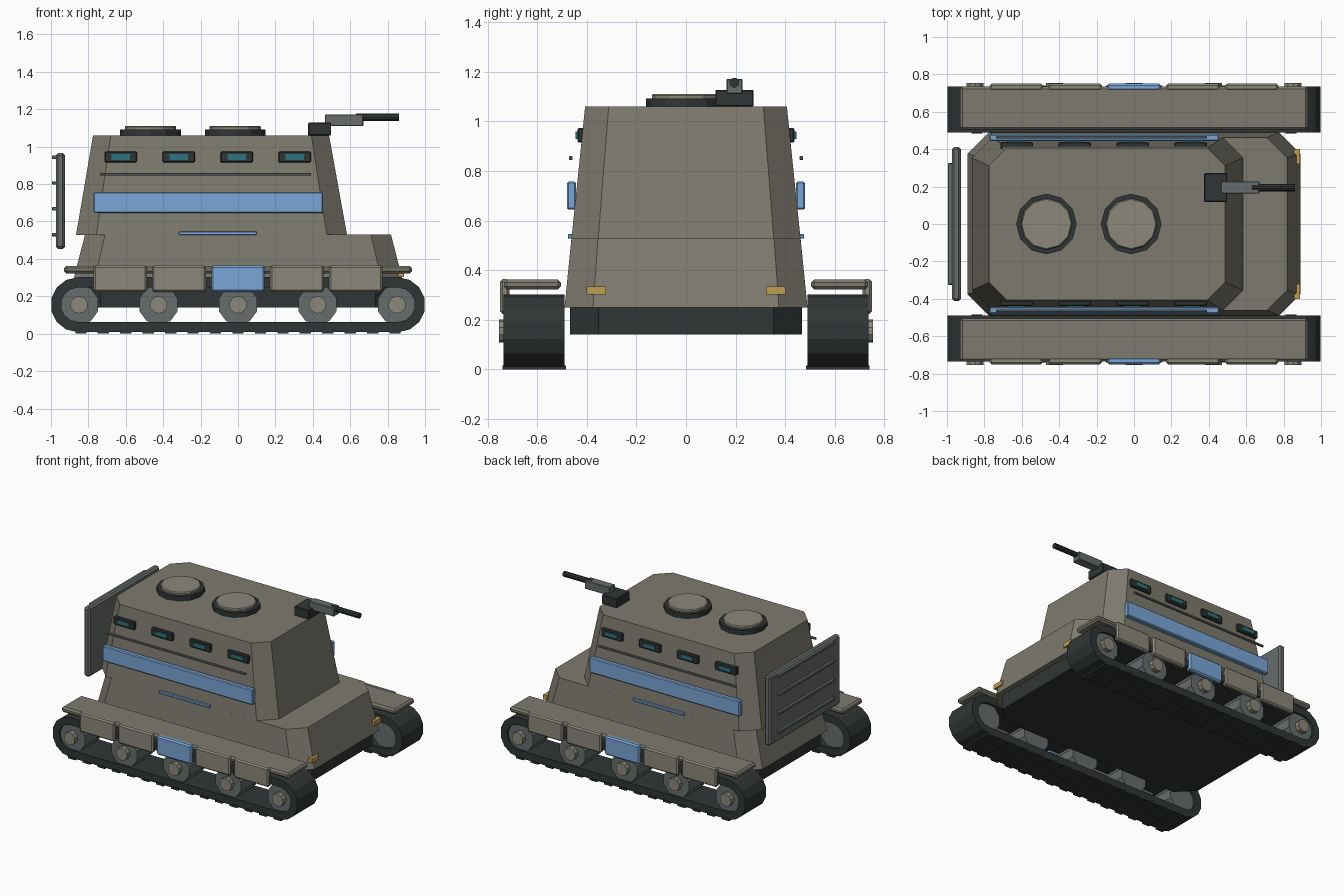
import bpy, bmesh
from math import pi, cos, sin
from mathutils import Matrix

if "Cube" in bpy.data.objects:
    bpy.data.objects.remove(bpy.data.objects["Cube"])


def mat(name, r, g, b):
    m = bpy.data.materials.new(name)
    lin = lambda c: (c / 255 / 12.92) if c < 11 else ((c / 255 + 0.055) / 1.055) ** 2.4
    m.diffuse_color = (lin(r), lin(g), lin(b), 1)
    m.use_nodes = True
    m.node_tree.nodes["Principled BSDF"].inputs["Base Color"].default_value = m.diffuse_color
    return m


HULL = mat("hull_tan", 125, 122, 110)
LIGHT = mat("light_tan", 139, 136, 123)
DARK = mat("dark_rubber", 48, 53, 53)
STEEL = mat("steel", 103, 108, 108)
BLUE = mat("blue_panel", 122, 166, 214)
GLASS = mat("teal_glass", 45, 115, 125)
GOLD = mat("amber_lamp", 190, 158, 80)


def finish(name, bm, m, bevel=0):
    bmesh.ops.recalc_face_normals(bm, faces=bm.faces[:])
    me = bpy.data.meshes.new(name)
    bm.to_mesh(me)
    bm.free()
    me.materials.append(m)
    ob = bpy.data.objects.new(name, me)
    bpy.context.collection.objects.link(ob)
    if bevel:
        mod = ob.modifiers.new("edge_bevel", "BEVEL")
        mod.width, mod.segments = bevel, 1
    return ob


def box(name, x, y, z, m, bevel=0):
    """Box from (min, max) ranges."""
    bm = bmesh.new()
    c = [(a + b) / 2 for a, b in (x, y, z)]
    s = [abs(b - a) for a, b in (x, y, z)]
    bmesh.ops.create_cube(bm, size=1, matrix=Matrix.Translation(c) @ Matrix.Diagonal((*s, 1)))
    return finish(name, bm, m, bevel)


def cyl(name, c, r, h, axis, m, sides=12, bevel=0):
    rot = {"x": Matrix.Rotation(pi / 2, 4, "Y"), "y": Matrix.Rotation(pi / 2, 4, "X"),
           "z": Matrix.Identity(4)}[axis]
    bm = bmesh.new()
    bmesh.ops.create_cone(bm, cap_ends=True, segments=sides, radius1=r, radius2=r, depth=h,
                          matrix=Matrix.Translation(c) @ rot)
    return finish(name, bm, m, bevel)


def hull_block(name, low, high, m):
    """Loft between two chamfered rectangles (x0, x1, half_y, chamfer, z)."""
    bm = bmesh.new()
    rings = []
    for x0, x1, h, c, z in (low, high):
        pts = [(x0 + c, -h), (x1 - c, -h), (x1, c - h), (x1, h - c),
               (x1 - c, h), (x0 + c, h), (x0, h - c), (x0, c - h)]
        rings.append([bm.verts.new((*p, z)) for p in pts])
    bm.faces.new(rings[0])
    bm.faces.new(rings[1])
    for i in range(8):
        j = (i + 1) % 8
        bm.faces.new((rings[0][i], rings[0][j], rings[1][j], rings[1][i]))
    return finish(name, bm, m)


def track_band(name, y0, y1):
    """Closed belt with an open middle."""
    def loop(r, y):
        out = []
        for cx, a0 in ((0.855, -pi / 2), (-0.855, pi / 2)):
            for k in range(8):
                a = a0 + pi * k / 7
                out.append(bm.verts.new((cx + r * cos(a), y, 0.155 + r * sin(a))))
        return out
    bm = bmesh.new()
    loops = [loop(0.147, y0), loop(0.147, y1), loop(0.092, y1), loop(0.092, y0)]
    for a in range(4):
        p, q = loops[a], loops[(a + 1) % 4]
        for i in range(16):
            j = (i + 1) % 16
            bm.faces.new((p[i], p[j], q[j], q[i]))
    return finish(name, bm, DARK)


# Hull
hull_block("belly", (-0.85, 0.85, 0.468, 0.115, 0.14), (-0.85, 0.85, 0.468, 0.115, 0.25), DARK)
hull_block("lower_hull", (-0.89, 0.89, 0.49, 0.115, 0.25), (-0.818, 0.818, 0.462, 0.107, 0.53), HULL)
hull_block("upper_hull", (-0.866, 0.583, 0.462, 0.108, 0.528), (-0.775, 0.487, 0.407, 0.095, 1.06), HULL)

for s, side in ((-1, "front"), (1, "back")):
    Y = lambda a, b: (s * a, s * b)
    # Running gear
    track_band(f"{side}_track", s * 0.49, s * 0.736)
    for k in range(15):
        x = -0.84 + 0.12 * k
        box(f"{side}_track_lug", (x - 0.03, x + 0.03), Y(0.484, 0.741), (0, 0.015), DARK)
    for k in range(5):
        x = -0.85 + 0.425 * k
        cyl(f"{side}_wheel", (x, s * 0.615, 0.155), 0.108, 0.21, "y", STEEL, 10)
        cyl(f"{side}_wheel_hub", (x, s * 0.735, 0.155), 0.047, 0.04, "y", LIGHT, 10)
    # Fender and skirt plates
    box(f"{side}_fender", (-0.93, 0.93), Y(0.505, 0.735), (0.322, 0.362), HULL, 0.012)
    for k in range(5):
        x = -0.63 + 0.315 * k
        box(f"{side}_skirt_plate", (x - 0.143, x + 0.143), Y(0.712, 0.75), (0.224, 0.364),
            BLUE if k == 2 else LIGHT, 0.01)
    # Side stripe, trim bar and handrail
    box(f"{side}_stripe", (-0.772, 0.455), Y(0.443, 0.48), (0.645, 0.757), BLUE, 0.006)
    box(f"{side}_trim_bar", (-0.315, 0.10), Y(0.455, 0.476), (0.527, 0.546), BLUE, 0.003)
    box(f"{side}_handrail", (-0.738, 0.39), Y(0.457, 0.472), (0.845, 0.86), STEEL, 0.003)
    # Vision slits
    for k in range(4):
        x = -0.627 + 0.31 * k
        box(f"{side}_slit_frame", (x - 0.087, x + 0.087), Y(0.40, 0.438), (0.915, 0.974), DARK, 0.006)
        box(f"{side}_slit_glass", (x - 0.05, x + 0.05), Y(0.42, 0.446), (0.93, 0.96), GLASS)
    # Headlamp
    box(f"{side}_headlamp", (0.855, 0.888), Y(0.322, 0.402), (0.302, 0.335), GOLD)

# Roof hatches
for n, x in (("rear", -0.468), ("fore", -0.015)):
    cyl(f"{n}_hatch_ring", (x, 0, 1.075), 0.162, 0.036, "z", DARK, 12)
    cyl(f"{n}_hatch_lid", (x, 0, 1.085), 0.138, 0.052, "z", LIGHT, 12, 0.006)

# Roof gun
box("gun_mount", (0.375, 0.498), (0.118, 0.272), (1.06, 1.128), DARK, 0.004)
box("gun_receiver", (0.465, 0.67), (0.163, 0.228), (1.11, 1.172), STEEL, 0.004)
cyl("gun_barrel", (0.745, 0.195, 1.157), 0.02, 0.23, "x", DARK, 10)

# Rear stowage panel with ribs
box("rear_panel", (-0.974, -0.926), (-0.412, 0.412), (0.453, 0.966), STEEL, 0.012)
for k in range(4):
    z = 0.53 + 0.138 * k
    box("rear_panel_rib", (-0.994, -0.965), (-0.325, 0.325), (z - 0.009, z + 0.009), STEEL, 0.003)
